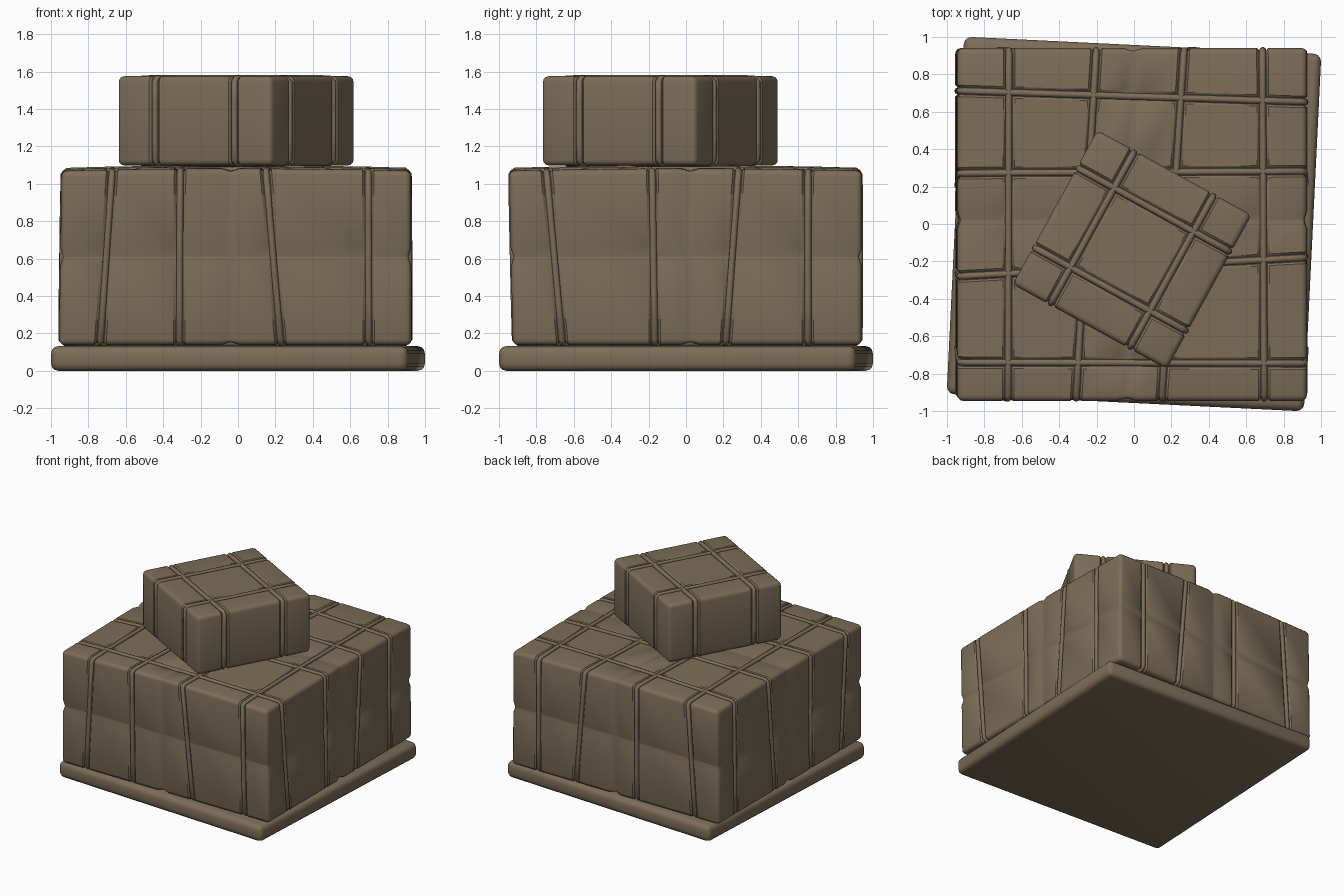
import bpy, bmesh, math
from mathutils import Vector, Matrix

if "Cube" in bpy.data.objects:
    bpy.data.objects.remove(bpy.data.objects["Cube"])

brown = bpy.data.materials.new("burlap_brown")
brown.diffuse_color = (0.205, 0.153, 0.098, 1)
brown.use_nodes = True
brown.node_tree.nodes["Principled BSDF"].inputs["Base Color"].default_value = brown.diffuse_color


def finish(obj, angle=35):
    obj.data.materials.clear()
    obj.data.materials.append(brown)
    bpy.ops.object.select_all(action='DESELECT')
    obj.select_set(True)
    bpy.context.view_layer.objects.active = obj
    bpy.ops.object.shade_smooth_by_angle(angle=math.radians(angle))


def rounded_box(half, z0, z1, r, cut=None):
    """bmesh of a box with rounded edges"""
    bm = bmesh.new()
    bmesh.ops.create_cube(bm, size=2)
    for v in bm.verts:
        v.co = (v.co.x * half, v.co.y * half, z1 if v.co.z > 0 else z0)
    bmesh.ops.bevel(bm, geom=bm.edges[:], offset=r, segments=3, profile=0.5, affect='EDGES')
    return bm


def to_object(bm, name):
    mesh = bpy.data.meshes.new(name)
    bm.to_mesh(mesh)
    bm.free()
    obj = bpy.data.objects.new(name, mesh)
    bpy.context.collection.objects.link(obj)
    return obj


def strap_plane(axis, half, z0, z1, low, top, far):
    """Plane through a strap: position at near bottom, near top and far top."""
    near = -half if axis == 0 else half   # read on the front / right side
    b = (far - top) / (-2 * near)
    c = (top - low) / (z1 - z0)
    normal = Vector((1, -b, -c)) if axis == 0 else Vector((-b, 1, -c))
    point = Vector((top, near, z1)) if axis == 0 else Vector((near, top, z1))
    return point, normal.normalized()


def cord(name, axis, plane, half, z0, z1, warp, sink=0.012, chop=0.022):
    """Closed cord running round the bale in its plane"""
    point, n = plane
    h, a, b = half - sink, z0 + sink, z1 - sink
    run = [(h - chop) * (i / 5 - 1) for i in range(11)]
    rise = [a + chop + (b - a - 2 * chop) * i / 4 for i in range(5)]
    loop = [(u, b) for u in run] + [(h, z) for z in reversed(rise)]
    loop += [(u, a) for u in reversed(run)] + [(-h, z) for z in rise]
    curve = bpy.data.curves.new(name, 'CURVE')
    curve.dimensions = '3D'
    curve.bevel_depth = 0.018
    curve.bevel_resolution = 2
    sp = curve.splines.new('POLY')
    sp.points.add(len(loop) - 1)
    sp.use_cyclic_u = True
    other = 1 - axis
    for sp_pt, (u, z) in zip(sp.points, loop):
        p = Vector((0, 0, z))
        p[other] = u
        p[axis] = point[axis] - (n[other] * (u - point[other]) + n.z * (z - point.z)) / n[axis]
        sp_pt.co = (*warp(p), 1)
    obj = bpy.data.objects.new(name, curve)
    bpy.context.collection.objects.link(obj)
    bpy.ops.object.select_all(action='DESELECT')
    obj.select_set(True)
    bpy.context.view_layer.objects.active = obj
    bpy.ops.object.convert(target='MESH')
    obj = bpy.context.view_layer.objects.active
    finish(obj, 60)


def bale(name, half, z0, z1, straps, seams, warp):
    """Soft block with pressed-in seams and grooves, bound with cords"""
    bm = rounded_box(half, z0, z1, 0.03)
    planes = [(axis, strap_plane(axis, half, z0, z1, *vals)) for axis, vals in straps]
    grooves = [(pl, 0.020, 0.031, 0.012) for _, pl in planes]
    grooves += [((Vector(p), Vector(n).normalized()), 0.004, 0.05, 0.014) for p, n in seams]
    for (p, n), inner, outer, _ in grooves:
        for d in (-outer, -inner, inner, outer):
            bmesh.ops.bisect_plane(bm, geom=bm.verts[:] + bm.edges[:] + bm.faces[:],
                                   dist=1e-5, plane_co=p + n * d, plane_no=n)
    bm.normal_update()
    moved = []
    for v in bm.verts:
        depth = 0
        for (p, n), inner, outer, deep in grooves:
            d = abs((v.co - p).dot(n))
            # a groove only presses faces that it crosses
            if abs(v.normal.dot(n)) < 0.8:
                t = min(1, max(0, (outer - d) / (outer - inner)))
                depth = max(depth, deep * t)
        moved.append(warp(v.co - v.normal * depth))
    for v, co in zip(bm.verts, moved):
        v.co = co
    finish(to_object(bm, name))
    for i, (axis, pl) in enumerate(planes):
        cord(f"{name}_cord_{i + 1}", axis, pl, half, z0, z1, warp)


# base slab, slightly turned
bm = rounded_box(0.956, 0, 0.132, 0.04)
bm.transform(Matrix.Rotation(math.radians(-2.8), 4, 'Z'))
finish(to_object(bm, "base_slab"))


# large bale: domed top and a slight lean
def lean(p):
    t = (p.z - 0.14) / 0.95
    x = p.x - 0.012 + (0.007 if p.x < 0 else -0.002) * (2 * t - 1) * min(1, abs(p.x))
    y = p.y + 0.002 - (0.011 if p.y < 0 else 0.0) * (2 * t - 1) * min(1, abs(p.y))
    return Vector((x, y, p.z - 0.014 * t * (p.x ** 2 + p.y ** 2)))


bale("large_bale", 0.938, 0.138, 1.093,
     [(0, (-0.72, -0.665, -0.66)), (0, (-0.30, -0.30, -0.19)),
      (0, (0.24, 0.16, 0.28)), (0, (0.71, 0.71, 0.70)),
      (1, (-0.67, -0.74, -0.735)), (1, (-0.17, -0.18, -0.28)),
      (1, (0.21, 0.28, 0.27)), (1, (0.65, 0.65, 0.71))],
     [((0, 0, 0.62), (0, 0, 1)), ((-0.01, 0, 0), (1, -0.02, 0)), ((0, 0.02, 0), (0, 1, 0))],
     lean)

# small bale turned on top
turn = Matrix.Translation((-0.01, -0.137, 0)) @ Matrix.Rotation(math.radians(-28.8), 4, 'Z')
bale("small_bale", 0.47, 1.098, 1.575,
     [(axis, (s, s, s)) for axis in (0, 1) for s in (-0.242, 0.242)],
     [], lambda p: turn @ p)
